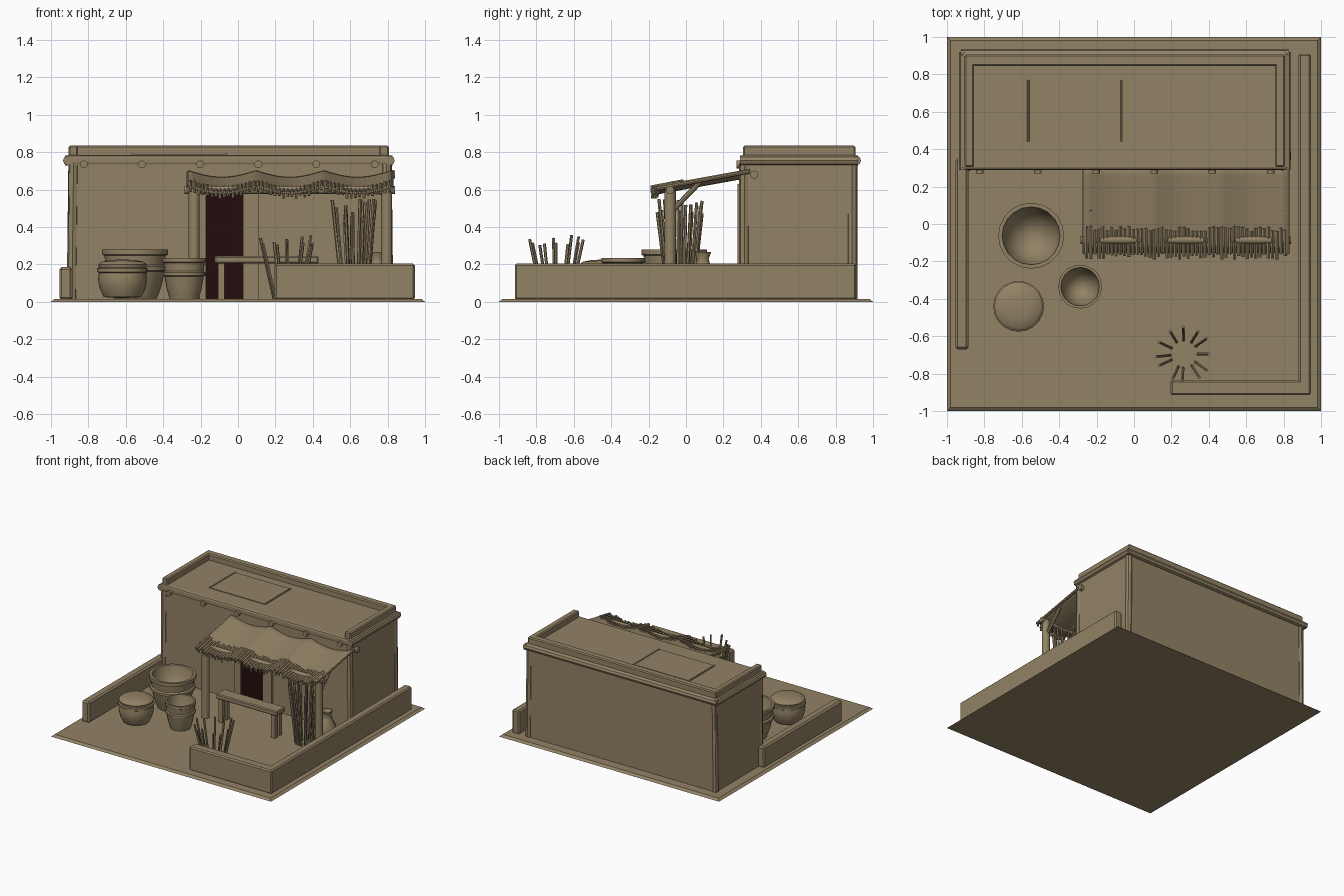
import bpy, bmesh, math, random
from mathutils import Vector

random.seed(4)
if "Cube" in bpy.data.objects:
    bpy.data.objects.remove(bpy.data.objects["Cube"])


def material(name, rgb):
    m = bpy.data.materials.new(name)
    m.use_nodes = True
    m.diffuse_color = (*rgb, 1)
    m.node_tree.nodes["Principled BSDF"].inputs["Base Color"].default_value = (*rgb, 1)
    return m


adobe = material("adobe brown", (0.29, 0.225, 0.13))
dark = material("dark doorway red", (0.017, 0.004, 0.004))


def finish(name, bm, mat=adobe, smooth=False):
    bmesh.ops.recalc_face_normals(bm, faces=bm.faces)
    mesh = bpy.data.meshes.new(name)
    bm.to_mesh(mesh)
    bm.free()
    mesh.materials.append(mat)
    ob = bpy.data.objects.new(name, mesh)
    bpy.context.collection.objects.link(ob)
    if smooth:
        bpy.ops.object.select_all(action="DESELECT")
        ob.select_set(True)
        bpy.context.view_layer.objects.active = ob
        bpy.ops.object.shade_smooth_by_angle(angle=math.radians(40))
    return ob


def box(name, x, y, z, bevel=0.0, mat=adobe, taper=0.0, segments=1):
    """Box from three (low, high) ranges, its top drawn in by taper."""
    bm = bmesh.new()
    bmesh.ops.create_cube(bm, size=1)
    for v in bm.verts:
        inset = taper if v.co.z > 0 else 0
        v.co = [r[0] + inset * (k < 2) if c < 0 else r[1] - inset * (k < 2)
                for k, (c, r) in enumerate(zip(v.co, (x, y, z)))]
    ob = finish(name, bm, mat)
    if bevel:
        mod = ob.modifiers.new("soft edges", "BEVEL")
        mod.width = bevel
        mod.segments = segments
    return ob


def add_log(bm, a, b, radius, sides=8, tip=None):
    a, b = Vector(a), Vector(b)
    axis = b - a
    made = bmesh.ops.create_cone(bm, cap_ends=True, segments=sides, radius1=radius,
                                 radius2=radius if tip is None else tip, depth=axis.length)
    turn = axis.to_track_quat("Z", "Y")
    for v in made["verts"]:
        v.co = turn @ v.co + (a + b) / 2


def logs(name, items, sides=8):
    bm = bmesh.new()
    for a, b, r in items:
        add_log(bm, a, b, r, sides)
    return finish(name, bm, smooth=sides > 6)


def pot(name, x, y, profile, sides=20):
    """Lathe a list of (radius, height) points."""
    bm = bmesh.new()
    vs = [bm.verts.new((x + r, y, z)) for r, z in profile]
    edges = [bm.edges.new(pair) for pair in zip(vs, vs[1:])]
    bmesh.ops.spin(bm, geom=vs + edges, cent=(x, y, 0), axis=(0, 0, 1),
                   angle=math.tau, steps=sides, use_duplicate=False)
    bmesh.ops.remove_doubles(bm, verts=bm.verts, dist=0.0005)
    return finish(name, bm, smooth=True)


# Ground and yard walls
box("ground", (-1, 1), (-1, 1), (0, 0.016), taper=0.02)
box("left_yard_wall", (-0.955, -0.885), (-0.67, 0.35), (0.01, 0.185), 0.012)
box("right_yard_wall", (0.88, 0.945), (-0.915, 0.91), (0.01, 0.205), 0.01)
box("front_yard_wall", (0.195, 0.94), (-0.915, -0.835), (0.01, 0.205), 0.01)

# House body with corner rolls, cornice and three-sided parapet
box("house_walls", (-0.905, 0.815), (0.295, 0.905), (0.01, 0.74))
logs("wall_corners", [((x, y, 0.01), (x * 0.99, y, 0.74), 0.028)
                      for x in (-0.888, 0.802) for y in (0.312, 0.888)])
box("cornice", (-0.92, 0.822), (0.29, 0.915), (0.73, 0.785), 0.015, segments=2)
logs("cornice_roll", [((-0.925, 0.91, 0.755), (0.825, 0.91, 0.755), 0.026)]
     + [((x, 0.29, 0.755), (x, 0.92, 0.755), 0.026) for x in (-0.91, 0.812)])
box("parapet_back", (-0.905, 0.807), (0.845, 0.905), (0.775, 0.835), 0.008)
box("parapet_left", (-0.905, -0.855), (0.305, 0.905), (0.775, 0.835), 0.008)
box("parapet_right", (0.755, 0.807), (0.305, 0.905), (0.775, 0.835), 0.008)
box("roof_hatch", (-0.57, -0.06), (0.44, 0.77), (0.78, 0.79))
logs("hatch_rails", [((x, 0.44, 0.788), (x, 0.77, 0.788), 0.007) for x in (-0.565, -0.065)])
logs("roof_beam_ends", [((-0.825 + 0.311 * i, 0.35, 0.735),
                         (-0.825 + 0.311 * i, 0.27, 0.735), 0.021) for i in range(6)], 10)

# Doorway
box("doorway", (-0.175, 0.03), (0.288, 0.297), (0.016, 0.6), mat=dark)
box("door_jamb_left", (-0.23, -0.172), (0.275, 0.3), (0.01, 0.6))
box("door_jamb_right", (0.028, 0.11), (0.275, 0.3), (0.01, 0.6))
box("door_lintel", (-0.23, 0.11), (0.275, 0.3), (0.58, 0.63))

# Awning frame
X0, X1, Y0, Y1 = -0.265, 0.82, -0.19, 0.34
SEAMS = [X0 + (X1 - X0) * i / 3 for i in range(4)]


def slope(y):
    return 0.612 + 0.095 * (y - Y0) / (Y1 - Y0)


def cloth_height(x, y):
    u = (x - X0) / (X1 - X0) * 3 % 1
    return slope(y) - 0.035 * math.sin(math.pi * u)


logs("awning_posts", [((x, -0.085, 0.01), (x, -0.085, 0.6), 0.031) for x in (-0.235, 0.795)], 10)
logs("awning_beam", [((-0.285, -0.085, 0.598), (0.84, -0.085, 0.598), 0.022)], 10)
logs("wall_beam", [((-0.285, 0.365, 0.68), (0.84, 0.365, 0.68), 0.022)], 10)
logs("awning_braces", [((x, -0.08, 0.48), (x, 0.08, 0.645), 0.014) for x in (-0.235, 0.795)])
logs("awning_rafters", [((x, Y0 + 0.03, slope(Y0) - 0.008), (x, Y1, slope(Y1) - 0.01), 0.011)
                        for x in SEAMS])

# Sagging awning panels
bm = bmesh.new()
nx, ny = 36, 6
rows = [[bm.verts.new((x, y, cloth_height(x, y) + 0.003))
         for x in (X0 + (X1 - X0) * i / nx for i in range(nx + 1))]
        for y in (Y0 + 0.035 + (Y1 - Y0 - 0.035) * j / ny for j in range(ny + 1))]
for low, high in zip(rows, rows[1:]):
    for i in range(nx):
        bm.faces.new((low[i], low[i + 1], high[i + 1], high[i]))
cloth = finish("awning_cloth", bm, smooth=True)
cloth.modifiers.new("thickness", "SOLIDIFY").thickness = 0.012

# Ragged reed fringe on the front edge
bm = bmesh.new()
count = 48
for i in range(count):
    x = X0 + (X1 - X0) * (i + 0.5) / count
    front, back = Y0 + random.uniform(0, 0.03), -0.01 - random.uniform(0, 0.03)
    add_log(bm, (x, front, cloth_height(x, front) + 0.004),
            (x, back, cloth_height(x, back) + 0.006), 0.009, 5)
    add_log(bm, (x, front + 0.012, cloth_height(x, front)),
            (x, front + 0.008, cloth_height(x, front) - random.uniform(0.015, 0.03)), 0.008, 5)
finish("awning_fringe", bm)

# Bench
box("bench_seat", (-0.125, 0.43), (-0.11, 0.0), (0.205, 0.245), 0.007)
for x in (-0.09, 0.39):
    for y in (-0.085, -0.025):
        box("bench_leg", (x - 0.018, x + 0.018), (y - 0.016, y + 0.016), (0.012, 0.21))


# Pots
def open_pot(name, x, y, r, h):
    shape = [(0, .06), (.66, .06), (.8, .3), (.9, .58), (.97, .6), (.97, .67), (.9, .7),
             (.93, .88), (1, .9), (1, 1), (.88, 1), (.8, .7), (.5, .4), (0, .28)]
    pot(name, x, y, [(r * a, h * b) for a, b in shape])


open_pot("large_pot", -0.55, -0.063, 0.176, 0.28)
open_pot("medium_pot", -0.288, -0.335, 0.117, 0.235)
pot("lidded_pot", -0.617, -0.44, [
    (0, .02), (.1, .025), (.122, .07), (.132, .12), (.127, .155), (.136, .16),
    (.136, .178), (.126, .183), (.13, .2), (.11, .215), (.06, .224), (0, .226)])
pot("wall_jar", 0.745, 0.09, [
    (0, .016), (.045, .016), (.072, .08), (.07, .14), (.04, .2), (.032, .23),
    (.046, .265), (.036, .265), (.022, .23), (0, .2)], 14)


# Fanned bundles of sticks
def bundle(name, x, y, low, high, height, count, radius):
    items = []
    for i in range(count):
        a = math.tau * i / count + random.uniform(-0.1, 0.1)
        c, s = math.cos(a), math.sin(a)
        top = high * random.uniform(0.85, 1)
        items.append(((x + low * c, y + low * s, 0.012),
                      (x + top * c, y + top * s, height * random.uniform(0.84, 1)), radius))
    logs(name, items, 6)


bundle("front_stick_bundle", 0.268, -0.695, 0.075, 0.15, 0.36, 12, 0.008)
bundle("tall_stick_bundle", 0.625, -0.03, 0.065, 0.125, 0.56, 15, 0.009)
bundle("tall_stick_core", 0.625, -0.03, 0.04, 0.07, 0.5, 7, 0.009)
